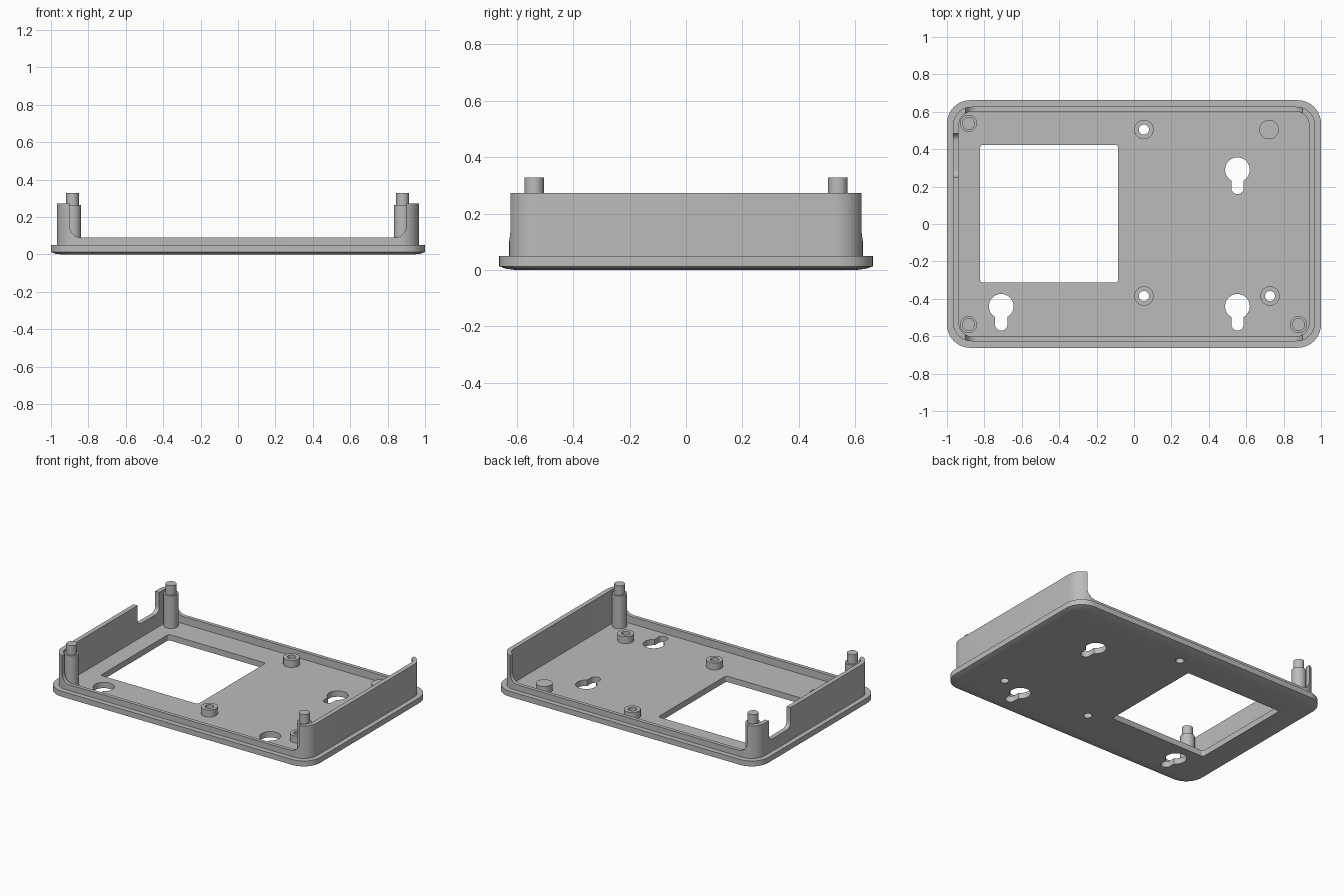
import bpy, bmesh
from math import sin, cos, pi, asin
from mathutils import Matrix

cube = bpy.data.objects.get("Cube")
if cube:
    bpy.data.objects.remove(cube, do_unlink=True)

gray = bpy.data.materials.new("light_gray_plastic")
gray.use_nodes = True
gray.diffuse_color = (0.5, 0.5, 0.5, 1)
gray.node_tree.nodes["Principled BSDF"].inputs["Base Color"].default_value = (0.5, 0.5, 0.5, 1)


def arc(cx, cy, r, a0, a1, n):
    return [(cx + r * cos(a0 + (a1 - a0) * i / n), cy + r * sin(a0 + (a1 - a0) * i / n))
            for i in range(n + 1)]


def circle(cx, cy, r, n=40):
    return arc(cx, cy, r, 0, 2 * pi, n)[:-1]


def rounded(x0, x1, y0, y1, r, n=10):
    corners = [(x1 - r, y1 - r), (x0 + r, y1 - r), (x0 + r, y0 + r), (x1 - r, y0 + r)]
    pts = []
    for k, (cx, cy) in enumerate(corners):
        pts += arc(cx, cy, r, k * pi / 2, (k + 1) * pi / 2, n)
    return pts


def keyhole(cx, cy, r=0.066, w=0.033, drop=0.097):
    a = asin(w / r)
    return (arc(cx, cy, r, -pi / 2 + a, 1.5 * pi - a, 36)
            + arc(cx, cy - drop, w, pi, 2 * pi, 14))


def loft(name, layers, matrix=None):
    """Solid through equal-length outlines, each given as (outline, height)."""
    bm = bmesh.new()
    rings = [[bm.verts.new((x, y, z)) for x, y in pts] for pts, z in layers]
    n = len(rings[0])
    for a, b in zip(rings, rings[1:]):
        for i in range(n):
            j = (i + 1) % n
            bm.faces.new((a[i], a[j], b[j], b[i]))
    bm.faces.new(rings[0][::-1])
    bm.faces.new(rings[-1])
    if matrix:
        bm.transform(matrix)
    bmesh.ops.recalc_face_normals(bm, faces=bm.faces)
    me = bpy.data.meshes.new(name)
    bm.to_mesh(me)
    bm.free()
    me.materials.append(gray)
    ob = bpy.data.objects.new(name, me)
    bpy.context.collection.objects.link(ob)
    return ob


def prism(name, pts, z0, z1, matrix=None):
    return loft(name, [(pts, z0), (pts, z1)], matrix)


def combine(target, tool, operation="DIFFERENCE"):
    mod = target.modifiers.new("bool", "BOOLEAN")
    mod.operation, mod.solver, mod.object = operation, "EXACT", tool
    bpy.context.view_layer.update()
    dg = bpy.context.evaluated_depsgraph_get()
    me = bpy.data.meshes.new_from_object(target.evaluated_get(dg))
    target.modifiers.clear()
    target.data = me
    bpy.data.objects.remove(tool, do_unlink=True)


def smooth(ob):
    bpy.ops.object.select_all(action="DESELECT")
    ob.select_set(True)
    bpy.context.view_layer.objects.active = ob
    bpy.ops.object.shade_smooth_by_angle(angle=pi / 6)


FLOOR = 0.04

# Flanged base with a softened lower edge
def flange(inset):
    return rounded(-1 + inset, 1 - inset, -0.662 + inset, 0.662 - inset, 0.125 - inset)

tray = loft("tray", [(flange(0.06), 0), (flange(0.025), 0.004),
                     (flange(0), 0.013), (flange(0), 0.05)])

# Upright wall, hollowed down to the floor
combine(tray, prism("wall", rounded(-0.968, 0.968, -0.627, 0.627, 0.1), 0.02, 0.273), "UNION")
combine(tray, prism("pocket", rounded(-0.937, 0.937, -0.602, 0.602, 0.075), FLOOR, 0.5))

# Wide openings in the front and back walls
along_y = Matrix.Rotation(pi / 2, 4, "X")
combine(tray, prism("opening", rounded(-0.9, 0.9, 0.09, 0.6, 0.064), -0.9, 0.9, along_y))

# Cable notch in the right wall
along_x = Matrix(((0, 0, 1, 0), (1, 0, 0, 0), (0, 1, 0, 0), (0, 0, 0, 1)))
combine(tray, prism("notch", rounded(0.25, 0.485, 0.135, 0.5, 0.04), -1.1, -0.92, along_x))

# Window and hanging keyholes through the floor
combine(tray, prism("window", rounded(-0.823, -0.085, -0.313, 0.423, 0.015, 4), -0.1, 0.2))
for x, y in ((0.553, 0.29), (0.553, -0.44), (-0.71, -0.44)):
    combine(tray, prism("keyhole", keyhole(x, y), -0.1, 0.2))

# Screw bosses, three of them drilled through
for i, (x, y, drilled) in enumerate(((0.053, 0.505, True), (0.053, -0.385, True),
                                     (0.727, -0.385, True), (0.722, 0.505, False))):
    boss = prism(f"screw_boss_{i + 1}", circle(x, y, 0.052), FLOOR - 0.01, 0.088)
    if drilled:
        for part in (boss, tray):
            combine(part, prism("drill", circle(x, y, 0.027, 24), -0.1, 0.2))
    smooth(boss)
smooth(tray)

# Stepped corner posts
for i, (x, y) in enumerate(((-0.885, 0.538), (-0.885, -0.538), (0.88, -0.538))):
    wide, slim = circle(x, y, 0.046), circle(x, y, 0.034)
    smooth(loft(f"corner_post_{i + 1}",
                [(wide, FLOOR - 0.01), (wide, 0.264), (slim, 0.264), (slim, 0.328)]))
